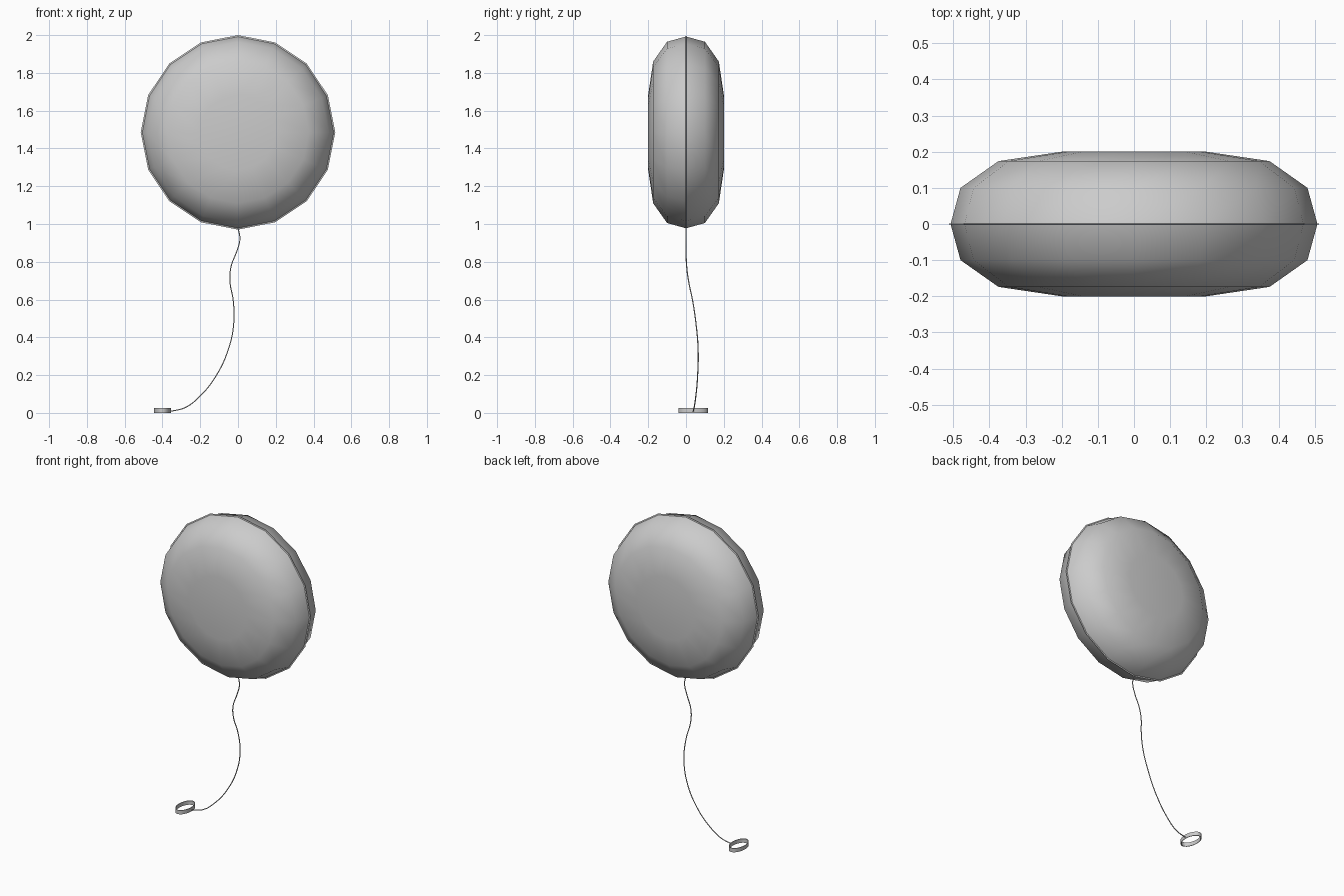
import bpy, bmesh, math
from mathutils import Vector, Matrix

cube = bpy.data.objects.get("Cube")
if cube:
    bpy.data.objects.remove(cube)


def material(name, colour):
    m = bpy.data.materials.new(name)
    m.use_nodes = True
    m.diffuse_color = colour
    m.node_tree.nodes["Principled BSDF"].inputs["Base Color"].default_value = colour
    return m


grey = material("light grey", (0.6, 0.6, 0.6, 1))


def make_object(name, bm, location, angle):
    bmesh.ops.recalc_face_normals(bm, faces=bm.faces)
    mesh = bpy.data.meshes.new(name)
    bm.to_mesh(mesh)
    bm.free()
    ob = bpy.data.objects.new(name, mesh)
    bpy.context.collection.objects.link(ob)
    ob.location = location
    mesh.materials.append(grey)
    bpy.ops.object.select_all(action='DESELECT')
    ob.select_set(True)
    bpy.context.view_layer.objects.active = ob
    bpy.ops.object.shade_smooth_by_angle(angle=math.radians(angle))
    return ob


def lathe(points, axis, steps, closed=False):
    bm = bmesh.new()
    verts = [bm.verts.new(p) for p in points]
    pairs = list(zip(verts, verts[1:]))
    if closed:
        pairs.append((verts[-1], verts[0]))
    edges = [bm.edges.new(p) for p in pairs]
    bmesh.ops.spin(bm, geom=verts + edges, axis=axis, cent=(0, 0, 0),
                   angle=math.tau, steps=steps)
    bmesh.ops.remove_doubles(bm, verts=bm.verts, dist=0.0005)
    return bm


# Balloon: two puffed halves meeting at a thin seam
half = [(0, 0.2), (0.2, 0.2), (0.375, 0.174), (0.48, 0.1), (0.507, 0.002)]
profile = [(r, -y) for r, y in half] + [(0.515, 0)] + [(r, y) for r, y in half[::-1]]
make_object("balloon", lathe([(r, y, 0) for r, y in profile], (0, 1, 0), 16),
            (0, 0, 1.485), 52)

# Oval ring handle lying on the ground
wall = [(0.072, 0, 0), (0.078, 0, 0), (0.078, 0, 0.025), (0.072, 0, 0.025)]
ring = lathe(wall, (0, 0, 1), 24, closed=True)
bmesh.ops.transform(ring, matrix=Matrix.Diagonal(Vector((0.58, 1, 1, 1))), verts=ring.verts)
make_object("ring_handle", ring, (-0.4, 0.038, 0), 40)

# String hanging from the balloon to the ring
path = [(0, 0, 0.98), (0.01, 0, 0.92), (-0.005, 0, 0.86), (-0.038, 0.004, 0.77),
        (-0.042, 0.015, 0.69), (-0.026, 0.034, 0.6), (-0.022, 0.052, 0.48),
        (-0.05, 0.064, 0.34), (-0.12, 0.061, 0.19), (-0.21, 0.051, 0.08),
        (-0.28, 0.043, 0.028), (-0.358, 0.038, 0.008)]
curve = bpy.data.curves.new("string", 'CURVE')
curve.dimensions = '3D'
curve.bevel_depth = 0.003
curve.bevel_resolution = 1
curve.resolution_u = 6
curve.use_fill_caps = True
spline = curve.splines.new('BEZIER')
spline.bezier_points.add(len(path) - 1)
for point, co in zip(spline.bezier_points, path):
    point.co = co
    point.handle_left_type = point.handle_right_type = 'AUTO'
curve.materials.append(grey)
string = bpy.data.objects.new("string", curve)
bpy.context.collection.objects.link(string)
